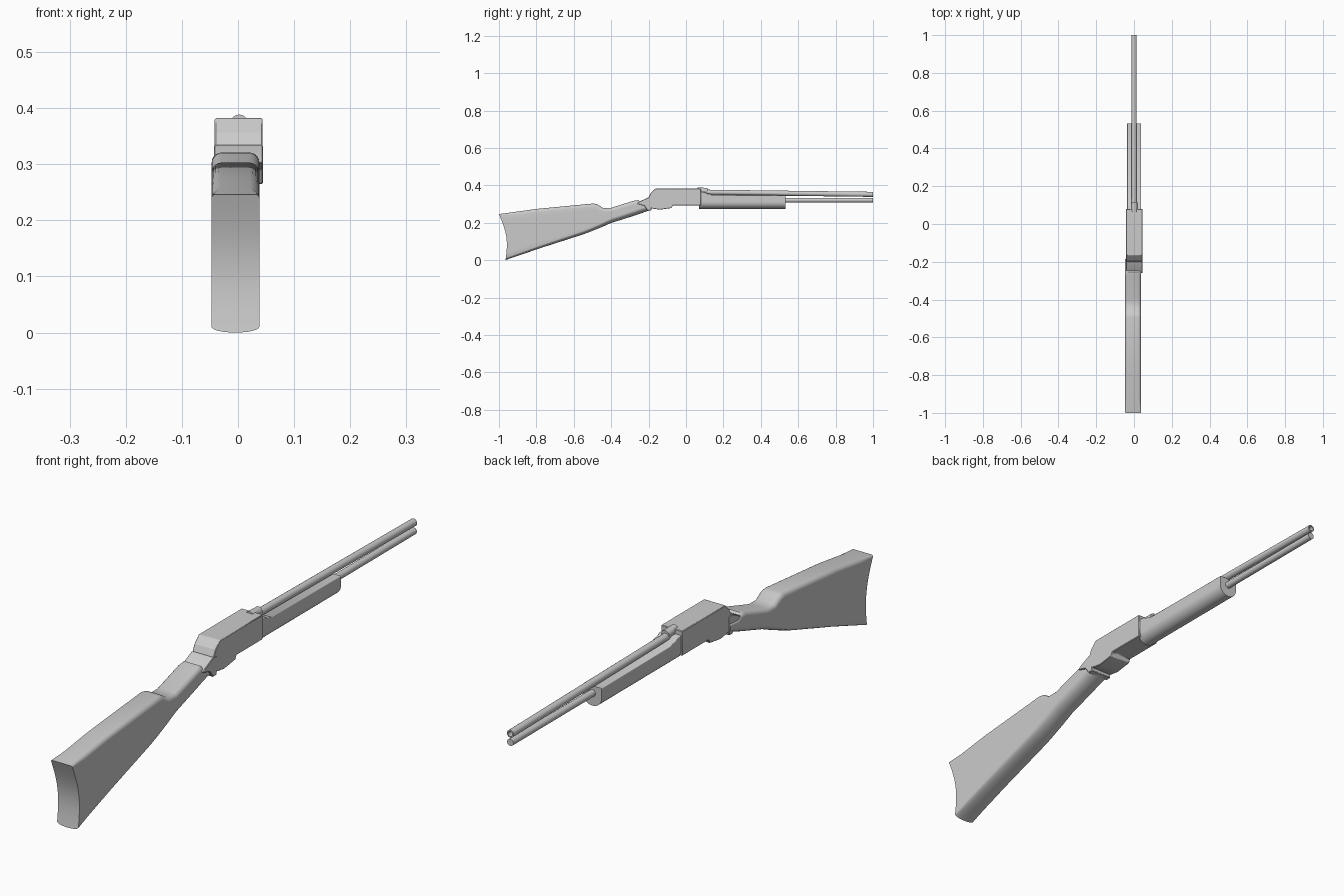
import bpy, bmesh, math
from mathutils import Vector

if "Cube" in bpy.data.objects:
    bpy.data.objects.remove(bpy.data.objects["Cube"])


def finish(name, bm, angle=35):
    bmesh.ops.remove_doubles(bm, verts=bm.verts, dist=1e-5)
    bmesh.ops.recalc_face_normals(bm, faces=bm.faces)
    me = bpy.data.meshes.new(name)
    bm.to_mesh(me)
    bm.free()
    ob = bpy.data.objects.new(name, me)
    bpy.context.collection.objects.link(ob)
    bpy.ops.object.select_all(action='DESELECT')
    ob.select_set(True)
    bpy.context.view_layer.objects.active = ob
    bpy.ops.object.shade_smooth_by_angle(angle=math.radians(angle))
    return ob


def loft(name, stations, w, x0=0.0):
    """Stations: top y, top z, bottom y, bottom z, top radius, bottom bulge, hollow."""
    bm = bmesh.new()
    rings = []
    for yt, zt, yb, zb, r, b, hollow in stations:
        h = zt - zb
        half = []
        for i in range(9):
            a = i / 8 * math.pi / 2
            half.append((w * math.sin(a), b * (1 - math.cos(a))))
        for i in range(1, 8):
            half.append((w, b + (h - r - b) * i / 8))
        for i in range(6):
            a = i / 5 * math.pi / 2
            half.append((w - r + r * math.cos(a), h - r + r * math.sin(a)))
        pts = half + [(-x, s) for x, s in reversed(half)]
        ring = []
        for x, s in pts:
            v = s / h
            y = yb + (yt - yb) * v + hollow * math.sin(math.pi * v)
            ring.append(bm.verts.new((x + x0, y, zb + s)))
        rings.append(ring)
    n = len(rings[0])
    for a, b in zip(rings, rings[1:]):
        for i in range(n):
            j = (i + 1) % n
            bm.faces.new((a[i], a[j], b[j], b[i]))
    for ring in (rings[0], rings[-1]):
        for i in range(n // 2 - 1):
            bm.faces.new((ring[i], ring[i + 1], ring[n - 2 - i], ring[n - 1 - i]))
    return finish(name, bm)


def plate(name, profile, xa, xb, bevel=0.002):
    """Side profile (y, z) extruded across x."""
    bm = bmesh.new()
    f = bm.faces.new([bm.verts.new((xa, y, z)) for y, z in profile])
    new = bmesh.ops.extrude_face_region(bm, geom=[f])['geom']
    bmesh.ops.translate(bm, vec=(xb - xa, 0, 0),
                        verts=[g for g in new if isinstance(g, bmesh.types.BMVert)])
    ob = finish(name, bm, 20)
    m = ob.modifiers.new("edge", 'BEVEL')
    m.width, m.segments = bevel, 1
    return ob


def tube(name, p, q, r, bore=0.0, depth=0.1, sides=24):
    """Round bar from p to q, optionally bored at q."""
    bm = bmesh.new()
    d = (Vector(q) - Vector(p)).normalized()
    u = d.cross(Vector((1, 0, 0))).normalized()
    x = Vector((1, 0, 0))
    path = [(Vector(p), r), (Vector(q), r)]
    if bore:
        path += [(Vector(q), bore), (Vector(q) - d * depth, bore)]
    rings = []
    for c, rad in path:
        rings.append([bm.verts.new(c + rad * (x * math.cos(t) + u * math.sin(t)))
                      for t in (2 * math.pi * i / sides for i in range(sides))])
    for a, b in zip(rings, rings[1:]):
        for i in range(sides):
            j = (i + 1) % sides
            bm.faces.new((a[i], a[j], b[j], b[i]))
    bm.faces.new(rings[0])
    bm.faces.new(rings[-1])
    return finish(name, bm)


# Shoulder stock with hollowed butt, comb step and wrist
loft("stock", [
    (-1.00, .246, -.965, .000, .006, .010, .022),
    (-.975, .250, -.940, .010, .010, .010, .018),
    (-.93, .256, -.90, .023, .016, .012, 0),
    (-.80, .274, -.78, .064, .016, .014, 0),
    (-.495, .303, -.55, .138, .018, .020, 0),
    (-.475, .299, -.51, .153, .018, .021, 0),
    (-.445, .280, -.46, .173, .018, .023, 0),
    (-.40, .280, -.40, .199, .018, .025, 0),
    (-.275, .319, -.28, .237, .018, .028, 0),
    (-.255, .321, -.25, .247, .018, .028, 0),
    (-.235, .305, -.23, .254, .012, .026, 0),
    (-.185, .305, -.19, .268, .006, .020, 0)], .0425, -.0045)

# Receiver and its rear tang
plate("receiver", [
    (-.193, .283), (-.201, .310), (-.200, .335), (-.190, .357), (-.165, .382),
    (.080, .382), (.080, .293), (-.070, .293), (-.077, .279), (-.140, .270),
    (-.180, .276)], -.0415, .044)
plate("receiver_tang", [
    (-.262, .303), (-.250, .313), (-.205, .334), (-.185, .334), (-.185, .266),
    (-.205, .265), (-.222, .290)], -.043, .0445)

# Fore-end grip with rounded belly and stepped rear top
loft("fore_end", [
    (.070, .366, .070, .275, .003, .036, 0),
    (.100, .364, .100, .275, .003, .036, 0),
    (.112, .356, .112, .275, .003, .036, 0),
    (.128, .355, .128, .275, .003, .036, 0),
    (.138, .349, .138, .275, .003, .036, 0),
    (.532, .347, .532, .275, .003, .036, 0)], .037, .001)

# Barrel, its collar and the tube under it
tube("barrel", (.001, .06, .364), (.001, 1.0, .352), .0135, .009)
tube("barrel_collar", (.002, .062, .373), (.002, .115, .371), .0155)
tube("magazine_tube", (.001, .50, .321), (.001, 1.0, .321), .0125)
